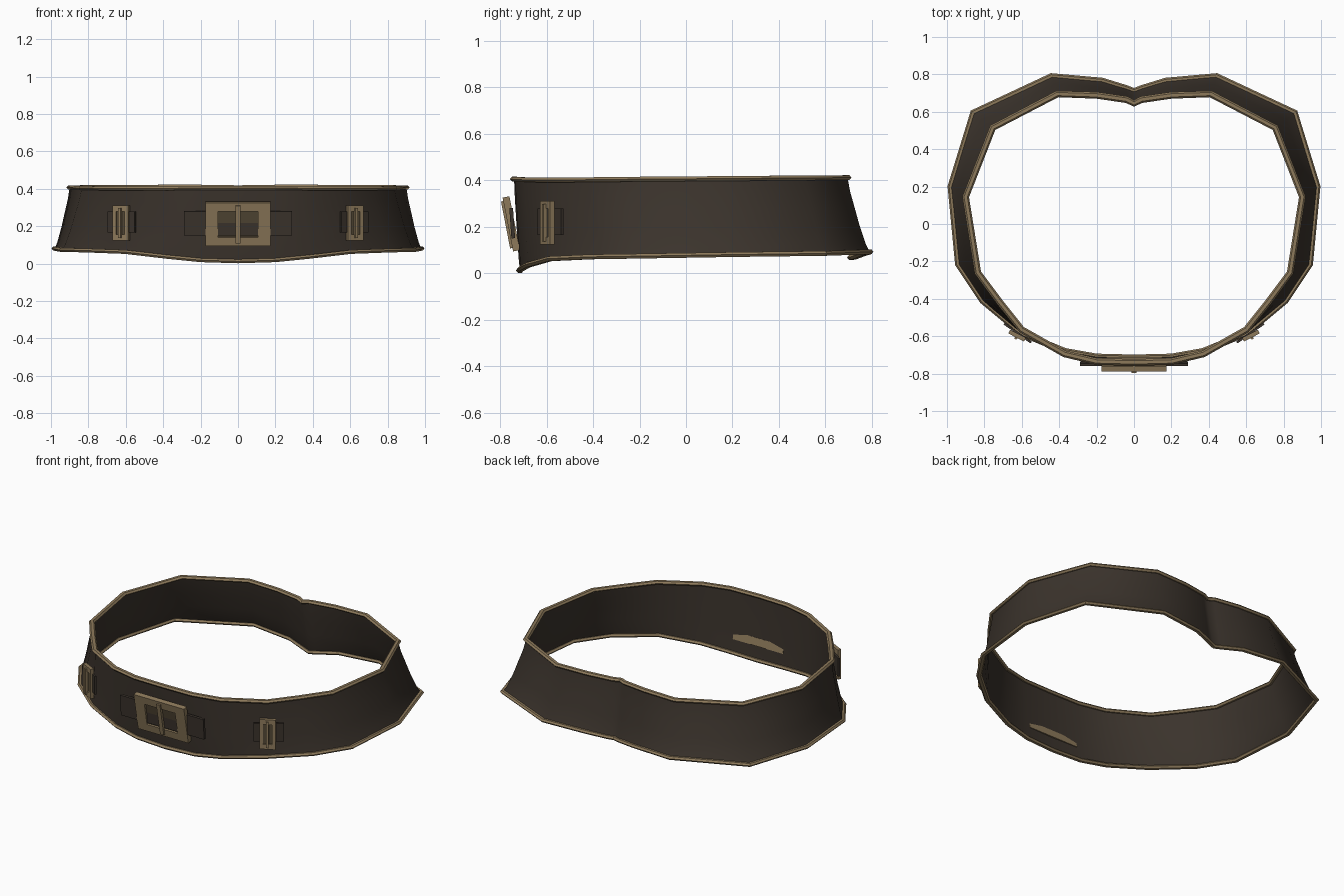
import bpy, bmesh, math
from mathutils import Vector, Matrix

if "Cube" in bpy.data.objects:
    bpy.data.objects.remove(bpy.data.objects["Cube"])


def material(name, rgb):
    m = bpy.data.materials.new(name)
    m.diffuse_color = (*rgb, 1)
    m.use_nodes = True
    m.node_tree.nodes["Principled BSDF"].inputs["Base Color"].default_value = m.diffuse_color
    return m


LEATHER = material("dark_leather", (0.043, 0.033, 0.025))
TAN = material("tan_trim", (0.27, 0.195, 0.105))
BACKING = material("dull_brown", (0.085, 0.064, 0.036))

# Half outlines from front centre to back centre: x, y, z
BOTTOM = [(0, -.715, .012), (.2, -.71, .018), (.37, -.68, .035), (.6, -.585, .062),
          (.81, -.41, .07), (.94, -.215, .073), (.98, .2, .08), (.86, .595, .085),
          (.44, .79, .092), (.17, .765, .085), (.04, .725, .07), (0, .71, .067)]
TOP = [(0, -.74, .405), (.2, -.735, .404), (.37, -.695, .402), (.6, -.565, .401),
       (.72, -.415, .402), (.835, -.26, .404), (.9, .145, .407), (.755, .515, .41),
       (.41, .695, .411), (.2, .688, .411), (.04, .665, .409), (0, .645, .407)]


def full_loop(half):
    return [Vector(p) for p in half] + [Vector((-x, y, z)) for x, y, z in half[-2:0:-1]]


def make_object(name, bm, mat, angle=None):
    bmesh.ops.recalc_face_normals(bm, faces=bm.faces)
    me = bpy.data.meshes.new(name)
    bm.to_mesh(me)
    bm.free()
    me.materials.append(mat)
    ob = bpy.data.objects.new(name, me)
    bpy.context.collection.objects.link(ob)
    if angle:
        bpy.context.view_layer.objects.active = ob
        ob.select_set(True)
        bpy.ops.object.shade_smooth_by_angle(angle=math.radians(angle))
        ob.select_set(False)
    return ob


def bridge(bm, rings, closed):
    n = len(rings[0])
    pairs = list(zip(rings, rings[1:])) + ([(rings[-1], rings[0])] if closed else [])
    for a, b in pairs:
        for i in range(n):
            j = (i + 1) % n
            bm.faces.new((a[i], a[j], b[j], b[i]))


# Leather band, flaring towards its lower edge
low, high = full_loop(BOTTOM), full_loop(TOP)
bm = bmesh.new()
rings = []
for t, lean in [(0, 0), (.1, .17), (.35, .45), (.6, .68), (.8, .87), (1, 1)]:
    rings.append([bm.verts.new((a.x + (b.x - a.x) * lean, a.y + (b.y - a.y) * lean,
                                a.z + (b.z - a.z) * t)) for a, b in zip(low, high)])
bridge(bm, rings, False)
make_object("leather_band", bm, LEATHER, 60)


# Piped trim along both edges
def trim(name, pts, wide, tall):
    bm = bmesh.new()
    rings = []
    n = len(pts)
    for i, p in enumerate(pts):
        d = pts[(i + 1) % n] - pts[i - 1]
        out = Vector((d.y, -d.x, 0)).normalized()
        rings.append([bm.verts.new(p + out * wide * math.cos(k * math.pi / 3)
                                   + Vector((0, 0, tall * math.sin(k * math.pi / 3))))
                      for k in range(6)])
    bridge(bm, rings, True)
    make_object(name, bm, TAN, 35)


trim("lower_trim", low, .017, .012)
trim("upper_trim", high, .018, .012)


def box(bm, x0, x1, y0, y1, z0, z1):
    m = Matrix.Translation(((x0 + x1) / 2, (y0 + y1) / 2, (z0 + z1) / 2)) \
        @ Matrix.Diagonal((x1 - x0, y1 - y0, z1 - z0, 1))
    bmesh.ops.create_cube(bm, size=1, matrix=m)


# Buckle frame with a prong; local x along the belt, -y outwards
def frame(bm, w, h, hw, hh, depth):
    grid = {}
    for s, y in enumerate((-depth / 2, depth / 2)):
        for r, (a, b) in enumerate(((w, h), (hw, hh))):
            grid[s, r] = [bm.verts.new((sx * a, y, sz * b))
                          for sx, sz in ((-1, -1), (1, -1), (1, 1), (-1, 1))]
    bridge(bm, [grid[0, 0], grid[0, 1], grid[1, 1], grid[1, 0]], True)


def buckle(prefix, place, w, h, hw, hh, depth, prong):
    bm = bmesh.new()
    frame(bm, w, h, hw, hh, depth)
    make_object(prefix + "_buckle_frame", bm, TAN).matrix_world = place
    bm = bmesh.new()
    box(bm, -prong, prong, -depth / 2 - .01, -depth / 2 + .006, -h * .87, h * .87)
    make_object(prefix + "_buckle_prong", bm, TAN).matrix_world = place
    bm = bmesh.new()
    box(bm, -hw, hw, -.003, .003, -hh, hh)
    make_object(prefix + "_buckle_backing", bm, BACKING).matrix_world = place


def placed(x, y, z, turn, tilt):
    return Matrix.Translation((x, y, z)) @ Matrix.Rotation(turn, 4, 'Z') \
        @ Matrix.Rotation(tilt, 4, 'X')


# Large front buckle, tipped outward at the top
buckle("front", placed(0, -.752, .212, 0, math.radians(11)),
       .175, .118, .107, .07, .03, .013)
# Strap behind the front buckle
bm = bmesh.new()
box(bm, -.29, .29, -.008, .008, -.065, .065)
make_object("front_strap", bm, LEATHER).matrix_world = placed(0, -.748, .215, 0, math.radians(4))

# Side buckles and their short straps
for side, s in (("right", 1), ("left", -1)):
    turn = s * math.radians(27)
    buckle(side, placed(s * .625, -.597, .217, turn, 0), .047, .093, .026, .062, .022, .007)
    bm = bmesh.new()
    box(bm, -.088, .088, -.006, .006, -.057, .057)
    make_object(side + "_strap", bm, LEATHER).matrix_world = \
        placed(s * .622, -.583, .222, s * math.radians(35), 0)
